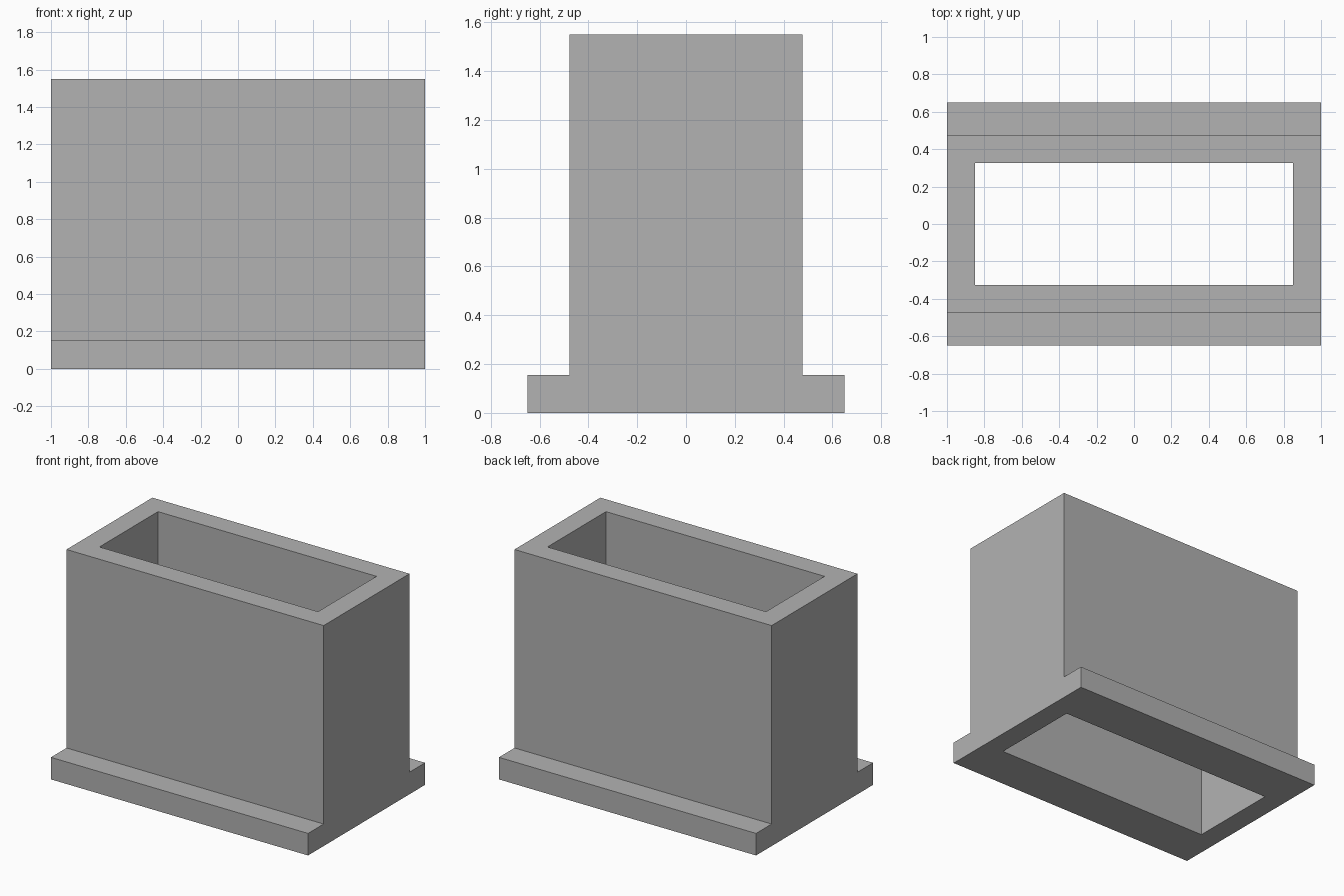
import bpy
import bmesh

default_cube = bpy.data.objects.get("Cube")
if default_cube:
    bpy.data.objects.remove(default_cube, do_unlink=True)

HALF_LENGTH = 1.0
HEIGHT = 1.55
BODY_Y, FLANGE_Y, FLANGE_TOP = 0.477, 0.65, 0.155
HOLE_X, HOLE_Y = 0.85, 0.325

# Plain grey material
grey = bpy.data.materials.new("plain_grey")
grey.use_nodes = True
colour = (0.448, 0.448, 0.448, 1.0)
grey.diffuse_color = colour
grey.node_tree.nodes["Principled BSDF"].inputs["Base Color"].default_value = colour


def extrude_profile(name, points, direction):
    """Sweep a closed flat profile along a vector into a solid object."""
    bm = bmesh.new()
    face = bm.faces.new([bm.verts.new(p) for p in points])
    swept = bmesh.ops.extrude_face_region(bm, geom=[face], use_keep_orig=True)
    moved = [v for v in swept["geom"] if isinstance(v, bmesh.types.BMVert)]
    bmesh.ops.translate(bm, verts=moved, vec=direction)
    bmesh.ops.recalc_face_normals(bm, faces=bm.faces[:])
    mesh = bpy.data.meshes.new(name)
    bm.to_mesh(mesh)
    bm.free()
    mesh.materials.append(grey)
    obj = bpy.data.objects.new(name, mesh)
    bpy.context.collection.objects.link(obj)
    return obj


# Body with a foot flange along the front and back
half = [(FLANGE_Y, 0), (FLANGE_Y, FLANGE_TOP), (BODY_Y, FLANGE_TOP), (BODY_Y, HEIGHT)]
outline = half + [(-y, z) for y, z in reversed(half)]
body = extrude_profile("flanged_sleeve", [(-HALF_LENGTH, y, z) for y, z in outline],
                       (2 * HALF_LENGTH, 0, 0))

# Rectangular opening right through from top to bottom
corners = [(-1, -1), (1, -1), (1, 1), (-1, 1)]
cutter = extrude_profile("opening_cutter",
                         [(sx * HOLE_X, sy * HOLE_Y, -0.1) for sx, sy in corners],
                         (0, 0, HEIGHT + 0.2))
cutter.hide_render = True

cut = body.modifiers.new("opening", 'BOOLEAN')
cut.operation = 'DIFFERENCE'
cut.solver = 'EXACT'
cut.object = cutter
bpy.context.view_layer.objects.active = body
bpy.ops.object.modifier_apply(modifier=cut.name)
bpy.data.objects.remove(cutter, do_unlink=True)
